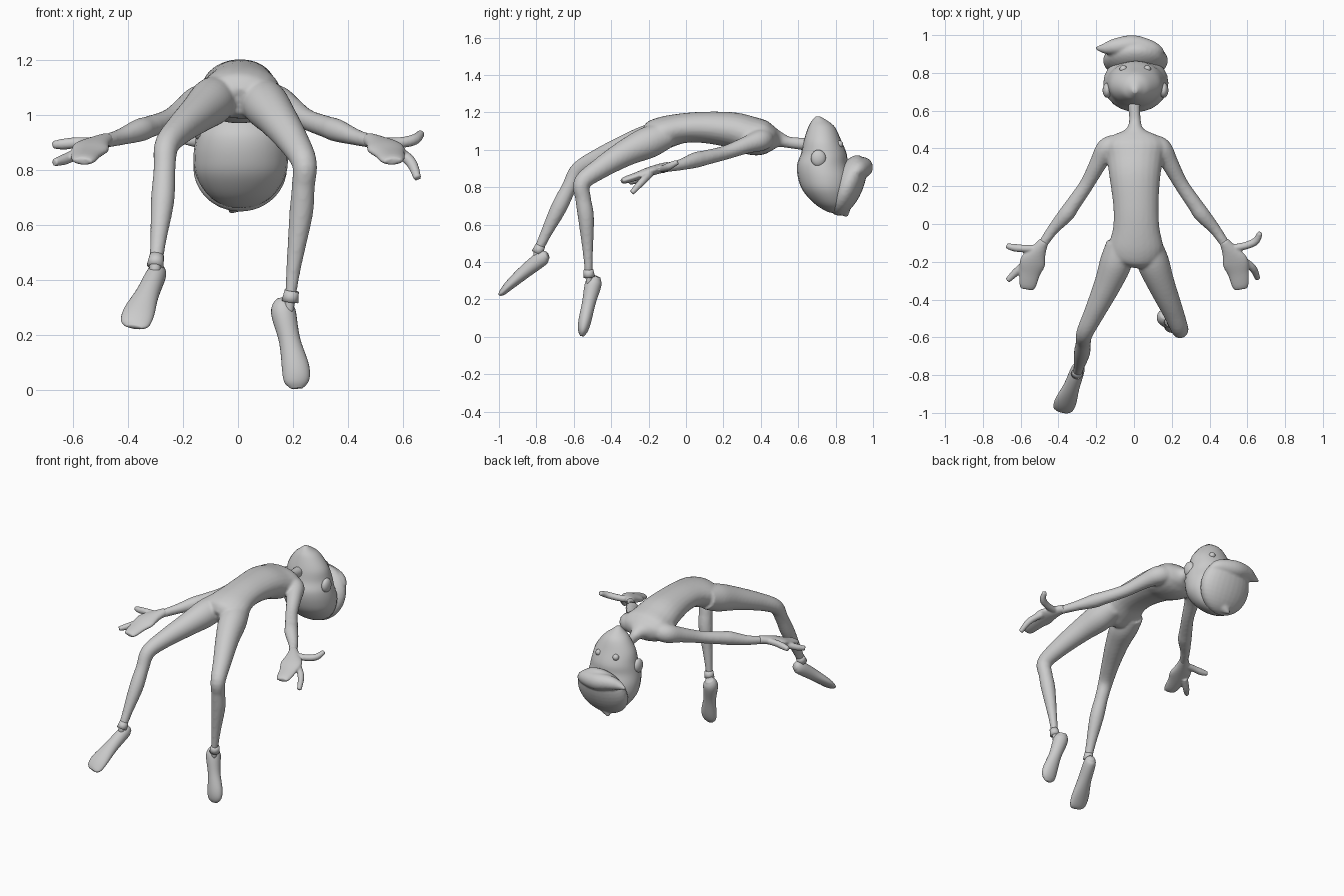
import bpy, bmesh
from mathutils import Vector, Matrix

X, Z = Vector((1, 0, 0)), Vector((0, 0, 1))


def spline(rows, steps):
    """Catmull-Rom interpolation of station rows."""
    out = []
    for i in range(len(rows) - 1):
        p0, p1, p2, p3 = (rows[min(max(i + k, 0), len(rows) - 1)] for k in (-1, 0, 1, 2))
        for s in range(steps):
            t = s / steps
            out.append([0.5 * (2 * b + (c - a) * t + (2 * a - 5 * b + 4 * c - d) * t * t
                               + (3 * b - a - 3 * c + d) * t ** 3)
                        for a, b, c, d in zip(p0, p1, p2, p3)])
    return out + [list(rows[-1])]


def loft(bm, rows, hint=X, fixed=None, sides=24, steps=5):
    """Tube through stations (x, y, z, half width, half depth)."""
    import math
    rows = [r if len(r) == 5 else (*r, r[3]) for r in rows]
    st = spline(rows, steps)
    rings = []
    for i, s in enumerate(st):
        a, b = st[max(i - 1, 0)], st[min(i + 1, len(st) - 1)]
        tan = fixed or (Vector(b[:3]) - Vector(a[:3])).normalized()
        side = (hint - tan * hint.dot(tan)).normalized()
        up = tan.cross(side)
        rings.append([bm.verts.new(Vector(s[:3])
                                   + side * max(s[3], .002) * math.cos(2 * math.pi * k / sides)
                                   + up * max(s[4], .002) * math.sin(2 * math.pi * k / sides))
                      for k in range(sides)])
    faces = [bm.faces.new((r[k], r[(k + 1) % sides], q[(k + 1) % sides], q[k]))
             for r, q in zip(rings, rings[1:]) for k in range(sides)]
    faces += [bm.faces.new(rings[0][::-1]), bm.faces.new(rings[-1])]
    bmesh.ops.recalc_face_normals(bm, faces=faces)


def ball(bm, centre, scale, tilt=0):
    m = (Matrix.Translation(centre) @ Matrix.Rotation(tilt, 4, 'X')
         @ Matrix.Diagonal((*scale, 1)))
    bmesh.ops.create_uvsphere(bm, u_segments=28, v_segments=18, radius=1, matrix=m)


def finish(bm, name, voxel=0, smooth=4):
    me = bpy.data.meshes.new(name)
    bm.to_mesh(me)
    bm.free()
    ob = bpy.data.objects.new(name, me)
    bpy.context.collection.objects.link(ob)
    me.polygons.foreach_set("use_smooth", [True] * len(me.polygons))
    if voxel:
        r = ob.modifiers.new("merge", 'REMESH')
        r.mode, r.voxel_size, r.use_smooth_shade = 'VOXEL', voxel, True
        s = ob.modifiers.new("soften", 'SMOOTH')
        s.factor, s.iterations = 0.5, smooth
    return ob


# Body: arched torso with neck, legs and arms fused together
bm = bmesh.new()
loft(bm, [(0, .64, 1.03, .034), (0.005, .55, 1.04, .031), (.005, .50, 1.055, .05, .042),
          (.005, .465, 1.06, .125, .065), (.005, .42, 1.065, .16, .092),
          (.005, .35, 1.075, .15, .102), (.005, .25, 1.105, .135, .096),
          (.01, .1, 1.12, .12, .084), (.012, -.02, 1.115, .123, .08),
          (.01, -.12, 1.09, .145, .088), (.005, -.18, 1.065, .13, .085),
          (0, -.215, 1.05, .07, .05)])
loft(bm, [(-.075, -.10, 1.08, .07), (-.095, -.2, 1.05, .085), (-.14, -.32, 1.01, .072),
          (-.21, -.47, .95, .055), (-.26, -.575, .89, .045), (-.268, -.625, .80, .04),
          (-.275, -.68, .69, .043), (-.29, -.75, .55, .03), (-.3, -.79, .46, .024),
          (-.305, -.8, .42, .02)])
loft(bm, [(.075, -.10, 1.08, .07), (.1, -.2, 1.04, .085), (.145, -.32, .985, .072),
          (.205, -.46, .9, .056), (.242, -.555, .825, .046), (.238, -.55, .74, .042),
          (.23, -.535, .64, .043), (.205, -.525, .46, .028), (.19, -.52, .33, .02),
          (.185, -.515, .28, .02)])
for s in (-1, 1):
    loft(bm, [(s * .1, .42, 1.06, .055), (s * .145, .395, 1.05, .058), (s * .19, .32, 1.025, .046),
              (s * .25, .21, .985, .038), (s * .325, .1, .957, .04), (s * .36, .05, .945, .042),
              (s * .43, -.03, .92, .03), (s * .485, -.11, .905, .025)], hint=Z)
finish(bm, "body", .009)

# Hands: flat palm block, outer finger and thumb
fingers = {1: [(.575, -.19, .875), (.63, -.235, .83), (.655, -.29, .77)],
           -1: [(.575, -.21, .865), (.63, -.26, .84), (.67, -.3, .828)]}
thumbs = {1: [(.51, -.13, .9), (.59, -.115, .9), (.645, -.09, .912), (.668, -.045, .935)],
          -1: [(.51, -.13, .9), (.58, -.13, .9), (.635, -.125, .895), (.675, -.115, .892)]}
for s, name in ((1, "right_hand"), (-1, "left_hand")):
    bm = bmesh.new()
    loft(bm, [(s * .475, -.09, .912, .025), (s * .505, -.14, .9, .042, .026),
              (s * .535, -.2, .882, .068, .025), (s * .552, -.26, .86, .056, .022),
              (s * .562, -.32, .84, .046, .019), (s * .566, -.345, .832, .035, .012)])
    for path in (fingers[s], thumbs[s]):
        rows = [(s * x, y, z, .02) for x, y, z in path]
        rows[-1] = (*rows[-1][:3], .014)
        loft(bm, rows, hint=Vector((.1, .5, .8)))
    finish(bm, name, .006, 3)

# Feet with pointed toes
for name, rows in (
        ("left_foot", [(-.285, -.74, .435, .02), (-.297, -.77, .42, .036, .04),
                       (-.33, -.86, .35, .043, .036), (-.362, -.94, .28, .058, .027),
                       (-.375, -.98, .24, .052, .018), (-.38, -.995, .228, .03, .008)]),
        ("right_foot", [(.165, -.48, .325, .025), (.165, -.495, .285, .045, .044),
                        (.188, -.52, .18, .039, .036), (.21, -.542, .08, .05, .034),
                        (.213, -.552, .03, .045, .025), (.214, -.556, .004, .022, .01)])):
    bm = bmesh.new()
    loft(bm, rows)
    finish(bm, name)

# Ankle cuffs
for name, p, q in (("left_cuff", (-.296, -.778, .49), (-.302, -.795, .45)),
                   ("right_cuff", (.196, -.522, .36), (.19, -.518, .32))):
    bm = bmesh.new()
    loft(bm, [(*p, .026), (*q, .031)], steps=2)
    finish(bm, name)

# Head: tipped back, pointed chin uppermost, round skull below
bm = bmesh.new()
loft(bm, [(.005, .705, 1.178, .012, .012), (.005, .715, 1.155, .04, .042),
          (.005, .725, 1.12, .082, .072), (.008, .73, 1.05, .13, .1),
          (.008, .737, .98, .148, .122), (.01, .73, .92, .163, .136),
          (.01, .745, .85, .172, .146), (.01, .758, .78, .163, .132),
          (.01, .78, .71, .12, .09), (.01, .8, .67, .06, .045), (.01, .805, .662, .01, .01)],
     fixed=-Z)
finish(bm, "head")

# Ears and eyes
for s, side in ((1, "right"), (-1, "left")):
    bm = bmesh.new()
    ball(bm, (.008 + s * .15, .708, .955), (.024, .04, .045))
    finish(bm, side + "_ear")
    bm = bmesh.new()
    ball(bm, (.007 + s * .063, .82, 1.03), (.02, .02, .02))
    finish(bm, side + "_eye")

# Hair: cap over the crown, swept quiff and rear tuft
bm = bmesh.new()
ball(bm, (.008, .865, .81), (.172, .082, .172), -.4)
loft(bm, [(.15, .9, .87, .02), (.1, .92, .895, .045), (0, .945, .905, .054), (-.09, .94, .915, .045),
          (-.15, .93, .91, .03), (-.205, .93, .9, .006)], hint=Z)
loft(bm, [(.02, .82, .74, .06), (0, .84, .69, .045), (-.03, .862, .642, .005)])
finish(bm, "hair", .008, 3)
